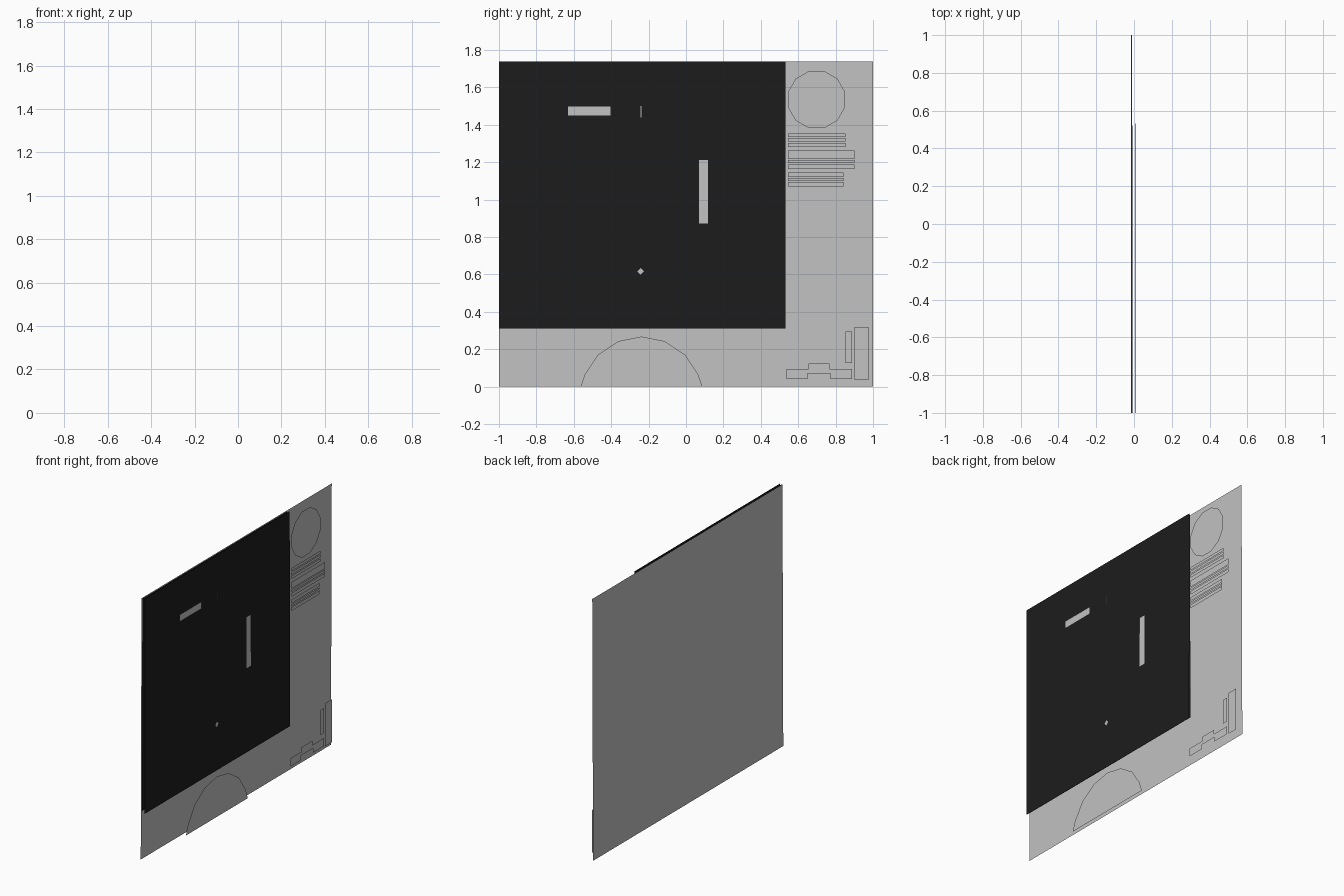
import bpy, bmesh, math

if "Cube" in bpy.data.objects:
    bpy.data.objects.remove(bpy.data.objects["Cube"])


def material(name, rgb):
    m = bpy.data.materials.new(name)
    m.diffuse_color = (*rgb, 1)
    m.use_nodes = True
    m.node_tree.nodes["Principled BSDF"].inputs["Base Color"].default_value = m.diffuse_color
    return m


GREY = material("light_grey", (0.54, 0.54, 0.54))
BLACK = material("near_black", (0.0115, 0.0115, 0.0115))


def sheet(name, points, mat, x_low, x_high=None, z_top=1.74):
    """Flat sheet from (y, z) outline facing +x; x leans linearly from floor to top."""
    x_high = x_low if x_high is None else x_high
    bm = bmesh.new()
    verts = [bm.verts.new((x_low + (x_high - x_low) * z / z_top, y, z)) for y, z in points]
    bm.faces.new(verts)
    bm.normal_update()
    for f in bm.faces:
        if f.normal.x < 0:
            f.normal_flip()
    me = bpy.data.meshes.new(name)
    bm.to_mesh(me)
    bm.free()
    me.materials.append(mat)
    ob = bpy.data.objects.new(name, me)
    bpy.context.collection.objects.link(ob)
    return ob


def rect(y0, y1, z0, z1):
    return [(y0, z0), (y1, z0), (y1, z1), (y0, z1)]


def ring(cy, cz, r, n, start=0.0):
    return [(cy + r * math.cos(start + math.tau * i / n),
             cz + r * math.sin(start + math.tau * i / n)) for i in range(n)]


# Backing panel, leaning very slightly
sheet("back_panel", rect(-1, 1, 0, 1.74), GREY, -0.016, -0.010)

# Two black sheets, one behind the other
sheet("rear_black_sheet", rect(-1, 0.522, 0.325, 1.738), BLACK, -0.008, -0.004)
sheet("front_black_sheet", rect(-1, 0.532, 0.31, 1.74), BLACK, 0.012, 0.008)

# Small light inlays on the black sheet
FRONT = 0.0145
sheet("horizontal_inlay", rect(-0.631, -0.403, 1.45, 1.497), GREY, FRONT)
sheet("vertical_inlay", rect(0.070, 0.117, 0.872, 1.212), GREY, FRONT)
sheet("thin_inlay", rect(-0.243, -0.238, 1.44, 1.50), GREY, FRONT)
sheet("diamond_inlay", ring(-0.243, 0.617, 0.018, 4), GREY, FRONT)

# Grey plates on the border
PLATE = 0.011
sheet("round_plate", ring(0.698, 1.535, 0.158, 12, math.pi / 12), GREY, PLATE)
arc = [(y, z) for y, z in ring(-0.238, -0.06, 0.328, 16) if z > 0.01]
sheet("half_round_plate", [(0.087, 0)] + arc + [(-0.563, 0)], GREY, PLATE)

# Three groups of three stacked strips with fine gaps between
GAP = 0.003
for g, (y1, levels) in enumerate([
        (0.853, (1.283, 1.307, 1.332, 1.355)),
        (0.90, (1.165, 1.192, 1.215, 1.262)),
        (0.842, (1.07, 1.097, 1.118, 1.145))]):
    for i in range(3):
        z0 = levels[i] + (GAP if i else 0)
        z1 = levels[i + 1] - (GAP if i < 2 else 0)
        sheet(f"strip_{g}_{i}", rect(0.545, y1, z0, z1), GREY, PLATE)

# Corner plates
sheet("tall_corner_plate", rect(0.90, 0.975, 0.035, 0.32), GREY, PLATE)
sheet("narrow_corner_plate", rect(0.852, 0.887, 0.128, 0.294), GREY, PLATE)
sheet("stepped_plate", [
    (0.537, 0.04), (0.649, 0.04), (0.649, 0.07), (0.772, 0.07), (0.772, 0.04), (0.887, 0.04),
    (0.887, 0.094), (0.767, 0.094), (0.767, 0.123), (0.654, 0.123), (0.654, 0.094),
    (0.537, 0.094)], GREY, PLATE)
